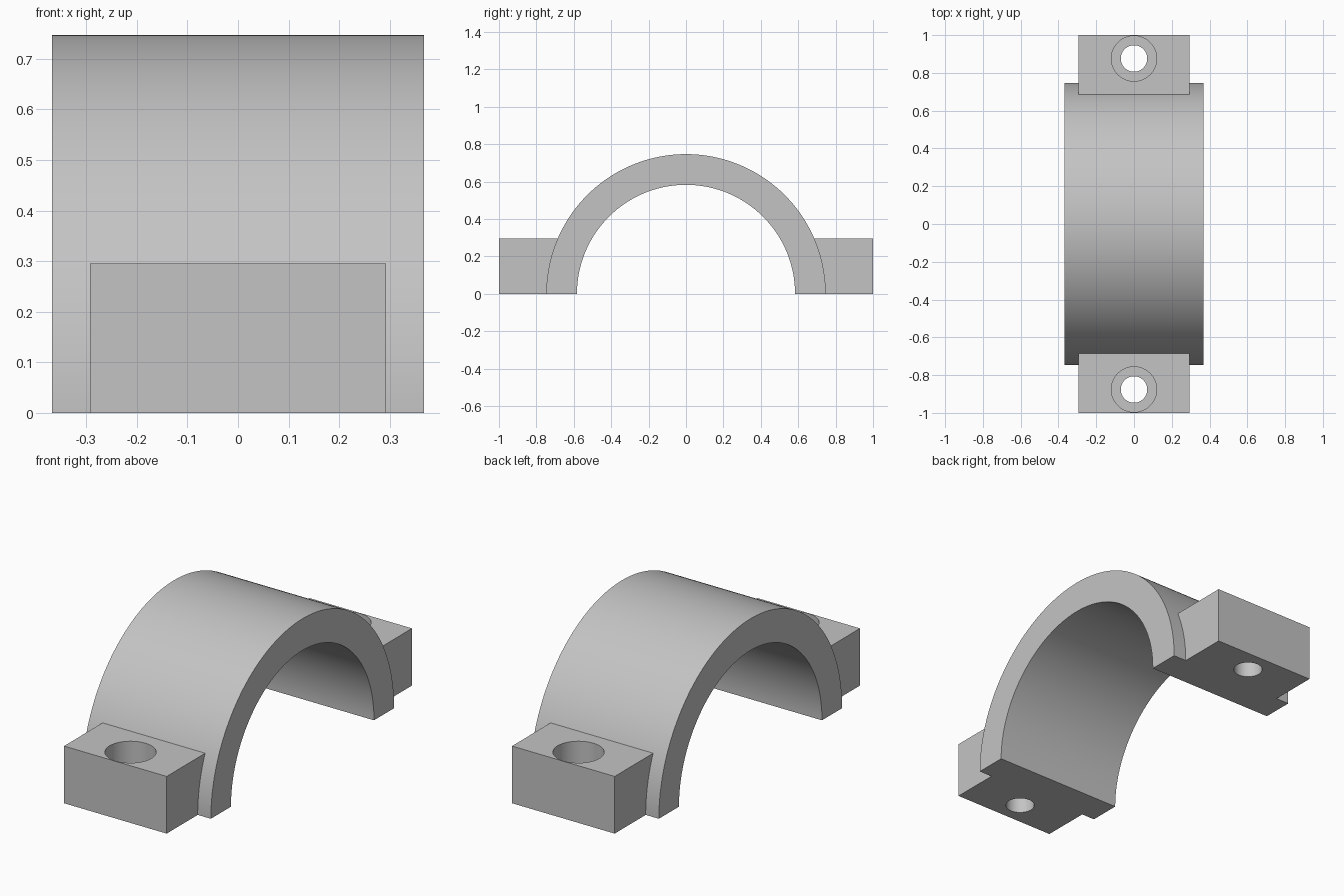
import bpy
import bmesh
import math

if "Cube" in bpy.data.objects:
    bpy.data.objects.remove(bpy.data.objects["Cube"])

R_OUT, R_IN, HALF_W = 0.747, 0.583, 0.368
LUG_HALF, LUG_TOP, HOLE_Y = 0.293, 0.295, 0.876
BORE_R, HOLE_R, BORE_FLOOR = 0.12, 0.07, 0.13
SEG = 96

grey = bpy.data.materials.new("light grey metal")
grey.diffuse_color = (0.55, 0.55, 0.55, 1)
grey.use_nodes = True
grey.node_tree.nodes["Principled BSDF"].inputs["Base Color"].default_value = grey.diffuse_color


def extrude_x(name, profile, half):
    """Solid made by extruding a (y, z) profile from -half to +half in x."""
    bm = bmesh.new()
    face = bm.faces.new([bm.verts.new((-half, y, z)) for y, z in profile])
    ext = bmesh.ops.extrude_face_region(bm, geom=[face], use_keep_orig=True)
    moved = [v for v in ext["geom"] if isinstance(v, bmesh.types.BMVert)]
    bmesh.ops.translate(bm, verts=moved, vec=(2 * half, 0, 0))
    bmesh.ops.recalc_face_normals(bm, faces=bm.faces[:])
    mesh = bpy.data.meshes.new(name)
    bm.to_mesh(mesh)
    bm.free()
    obj = bpy.data.objects.new(name, mesh)
    bpy.context.collection.objects.link(obj)
    mesh.materials.append(grey)
    return obj


def cylinder(name, radius, y, z0, z1):
    bpy.ops.mesh.primitive_cylinder_add(vertices=64, radius=radius, depth=z1 - z0,
                                        location=(0, y, (z0 + z1) / 2))
    obj = bpy.context.object
    obj.name = name
    obj.data.materials.append(grey)
    return obj


def combine(target, tool, operation):
    """Apply a boolean, then remove the tool object."""
    mod = target.modifiers.new("boolean", "BOOLEAN")
    mod.operation, mod.solver, mod.object = operation, "EXACT", tool
    bpy.context.view_layer.objects.active = target
    bpy.ops.object.modifier_apply(modifier=mod.name)
    bpy.data.objects.remove(tool)


# Half-round strap
def arc(r):
    return [(r * math.cos(math.pi * i / SEG), r * math.sin(math.pi * i / SEG))
            for i in range(SEG + 1)]


clamp = extrude_x("clamp_half", arc(R_OUT) + arc(R_IN)[::-1], HALF_W)

# Bolt lugs with counterbored holes, one at each end
for s in (-1, 1):
    lug = extrude_x("lug", [(s * 0.66, 0), (s, 0), (s, LUG_TOP), (s * 0.66, LUG_TOP)], LUG_HALF)
    combine(clamp, lug, "UNION")
    combine(clamp, cylinder("bolt_hole", HOLE_R, s * HOLE_Y, -0.1, 0.5), "DIFFERENCE")
    combine(clamp, cylinder("counterbore", BORE_R, s * HOLE_Y, BORE_FLOOR, 0.5), "DIFFERENCE")

# Smooth curved faces, keep edges crisp
bpy.ops.object.select_all(action="DESELECT")
clamp.select_set(True)
bpy.context.view_layer.objects.active = clamp
bpy.ops.object.shade_smooth_by_angle(angle=math.radians(30))
